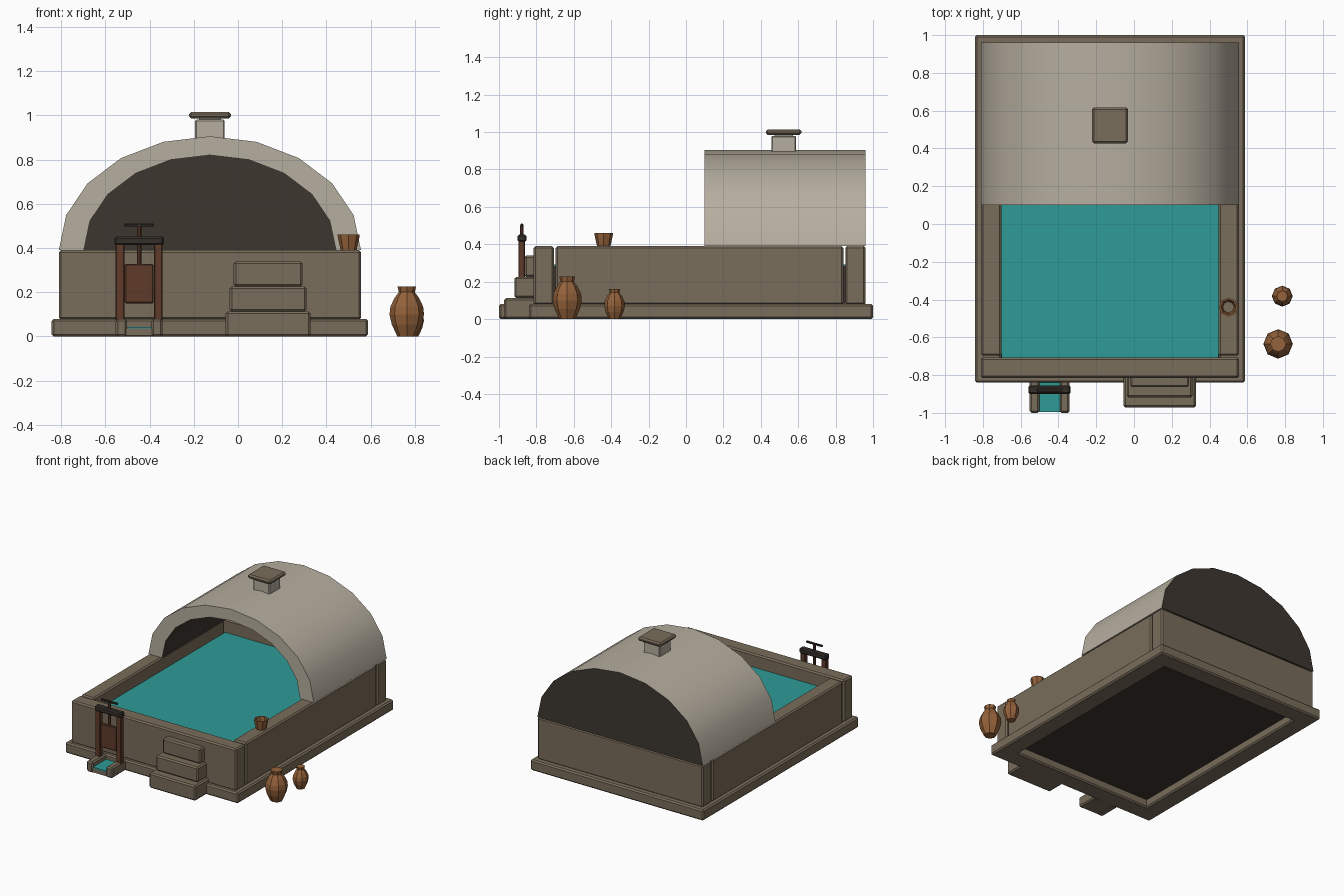
import bpy, bmesh, math

cube = bpy.data.objects.get("Cube")
if cube:
    bpy.data.objects.remove(cube, do_unlink=True)


def material(name, color):
    m = bpy.data.materials.new(name)
    m.use_nodes = True
    m.diffuse_color = (*color, 1)
    m.node_tree.nodes["Principled BSDF"].inputs["Base Color"].default_value = (*color, 1)
    return m


stone = material("stone", (0.195, 0.153, 0.104))
plaster = material("pale plaster", (0.47, 0.425, 0.35))
water = material("teal water", (0.027, 0.328, 0.305))
dark = material("dark interior", (0.048, 0.037, 0.029))
clay = material("terracotta", (0.30, 0.122, 0.044))
wood = material("red brown wood", (0.114, 0.044, 0.023))
iron = material("dark iron", (0.034, 0.028, 0.023))


def finish(name, bm, mats):
    bmesh.ops.recalc_face_normals(bm, faces=bm.faces)
    mesh = bpy.data.meshes.new(name)
    bm.to_mesh(mesh)
    bm.free()
    obj = bpy.data.objects.new(name, mesh)
    bpy.context.collection.objects.link(obj)
    for m in mats:
        mesh.materials.append(m)
    return obj


def box(name, x, y, z, mat, bevel=0.01):
    """Box from (min, max) ranges with a small chamfer."""
    bm = bmesh.new()
    bmesh.ops.create_cube(bm, size=1)
    for v in bm.verts:
        v.co = [r[0] if c < 0 else r[1] for c, r in zip(v.co, (x, y, z))]
    obj = finish(name, bm, [mat])
    if bevel:
        mod = obj.modifiers.new("chamfer", "BEVEL")
        mod.width = bevel
        mod.segments = 1
    return obj


def lathe(name, profile, center, mat, sides=8):
    """Faceted turned shape; profile is (radius, height) pairs."""
    bm = bmesh.new()
    rings = []
    for r, h in profile:
        rings.append([bm.verts.new((center[0] + r * math.cos(math.tau * i / sides),
                                    center[1] + r * math.sin(math.tau * i / sides),
                                    center[2] + h)) for i in range(sides)])
    for a, b in zip(rings, rings[1:]):
        for i in range(sides):
            j = (i + 1) % sides
            bm.faces.new((a[i], a[j], b[j], b[i]))
    if profile[0] != profile[-1]:
        bm.faces.new(rings[0])
        bm.faces.new(rings[-1])
    else:
        bmesh.ops.remove_doubles(bm, verts=bm.verts, dist=1e-5)
    return finish(name, bm, [mat])


CX = -0.127          # centre line of the building
WALL_TOP = 0.39


def frame(name, half, y0, y1, thick, z, gap):
    """Rectangular ring of four bars."""
    box(name + "_front", (CX - half, CX + half), (y0, y0 + thick), z, stone)
    box(name + "_back", (CX - half, CX + half), (y1 - thick, y1), z, stone)
    for side, s in (("left", 1), ("right", -1)):
        xs = sorted((CX + s * half, CX + s * (half - thick)))
        box(name + "_" + side, xs, (y0 + thick + gap, y1 - thick - gap), z, stone)


# Plinth and pool walls
frame("plinth", 0.715, -0.84, 1.0, 0.14, (0, 0.08), -0.02)
frame("wall", 0.683, -0.815, 0.96, 0.108, (0.075, WALL_TOP), 0.01)

# Basin and water
box("basin", (CX - 0.576, CX + 0.576), (-0.708, 0.853), (0.06, 0.284), dark, 0)
box("pool_water", (CX - 0.575, CX + 0.575), (-0.707, 0.852), (0.284, 0.292), water, 0)

# Barrel vault with dark lining and dark rear wall
SEG = 10
bm = bmesh.new()


def arc(a, b, y):
    return [bm.verts.new((CX - a * math.cos(math.pi * i / SEG), y,
                          WALL_TOP + b * math.sin(math.pi * i / SEG)))
            for i in range(SEG + 1)]


outer_front, outer_back = arc(0.683, 0.515, 0.1), arc(0.683, 0.515, 0.96)
inner_front, inner_back = arc(0.57, 0.43, 0.1), arc(0.57, 0.43, 0.95)
for first, second, index in ((outer_front, outer_back, 0),
                             (outer_front, inner_front, 0),
                             (inner_front, inner_back, 1)):
    for i in range(SEG):
        f = bm.faces.new((first[i], first[i + 1], second[i + 1], second[i]))
        f.material_index = index
for rim in (outer_back, inner_back):
    bm.faces.new(rim).material_index = 1
for k in (0, SEG):
    bm.faces.new((outer_front[k], inner_front[k], inner_back[k], outer_back[k]))
bm.faces.new((outer_back[0], inner_back[0], inner_back[SEG], outer_back[SEG])).material_index = 1
vault = finish("vault", bm, [plaster, dark])
bpy.context.view_layer.objects.active = vault
vault.select_set(True)
bpy.ops.object.shade_smooth_by_angle(angle=math.radians(35))
vault.select_set(False)

# Roof vent
box("vent_shaft", (CX - 0.067, CX + 0.067), (0.456, 0.588), (0.86, 0.98), plaster, 0.006)
box("vent_cap", (CX - 0.095, CX + 0.095), (0.427, 0.617), (0.985, 1.015), stone)
box("vent_neck", (CX - 0.05, CX + 0.05), (0.472, 0.572), (0.97, 0.99), plaster, 0)

# Entry steps
for i in range(3):
    half = 0.192 - 0.018 * i
    box(f"step_{i + 1}", (0.136 - half, 0.136 + half), (-0.972 + 0.054 * i, -0.8),
        (0.113 * i, 0.113 * (i + 1)), stone)

# Outlet channel, sluice posts and gate
GX = -0.447
for side, s in (("left", 1), ("right", -1)):
    box("channel_" + side, sorted((GX + s * 0.054, GX + s * 0.106)), (-1.0, -0.83), (0, 0.08), stone)
    box("sluice_post_" + side, sorted((GX + s * 0.067, GX + s * 0.106)), (-0.896, -0.862),
        (0.07, 0.42), wood, 0.004)
box("channel_floor", (GX - 0.06, GX + 0.06), (-0.995, -0.83), (0.005, 0.035), stone, 0)
box("channel_water", (GX - 0.055, GX + 0.055), (-0.995, -0.835), (0.035, 0.044), water, 0)
box("sluice_lintel", (GX - 0.112, GX + 0.112), (-0.9, -0.854), (0.413, 0.452), iron, 0.008)
box("sluice_gate", (GX - 0.065, GX + 0.065), (-0.89, -0.866), (0.15, 0.328), wood, 0.005)
lathe("gate_screw", [(0.01, 0), (0.01, 0.18)], (GX, -0.878, 0.32), wood)
box("gate_handle", (GX - 0.068, GX + 0.068), (-0.886, -0.87), (0.497, 0.51), iron, 0.003)

# Clay jars and cup
jar = [(0.043, 0), (0.068, 0.055), (0.078, 0.1), (0.074, 0.135), (0.055, 0.175),
       (0.036, 0.2), (0.042, 0.227)]
lathe("large_jar", jar, (0.763, -0.635, 0), clay)
lathe("small_jar", [(r * 0.71, h * 0.71) for r, h in jar], (0.785, -0.382, 0), clay)
lathe("cup", [(0.036, 0), (0.048, 0.055), (0.05, 0.07), (0.04, 0.07), (0.03, 0), (0.036, 0)],
      (0.5, -0.44, WALL_TOP), clay)
